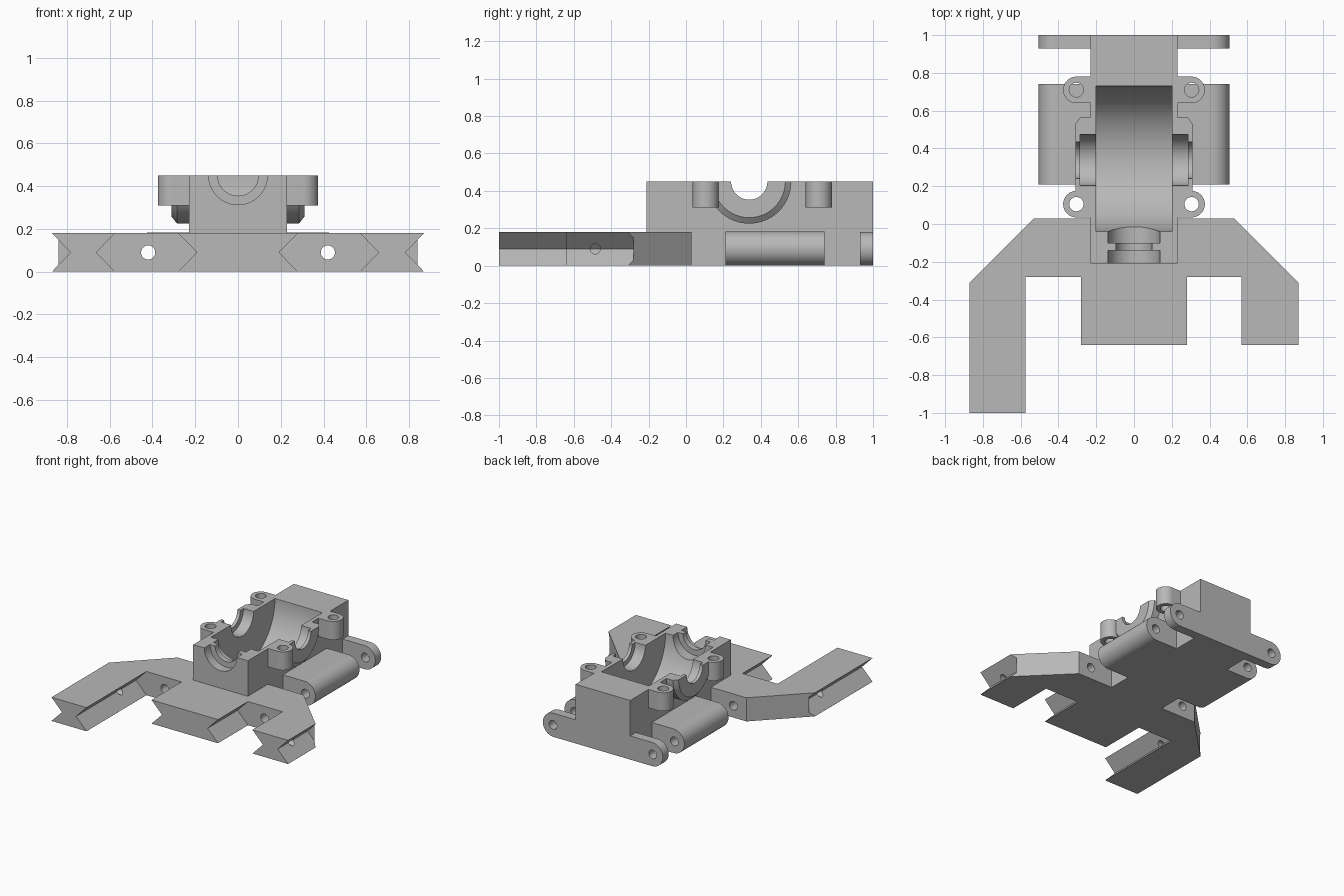
import bpy, bmesh, math

cube = bpy.data.objects.get("Cube")
if cube:
    bpy.data.objects.remove(cube, do_unlink=True)

grey = bpy.data.materials.new("plain_grey")
grey.use_nodes = True
GREY = (0.48, 0.48, 0.48, 1)
grey.diffuse_color = GREY
grey.node_tree.nodes["Principled BSDF"].inputs["Base Color"].default_value = GREY

AXES = {"x": lambda a, b, t: (t, a, b),
        "y": lambda a, b, t: (a, t, b),
        "z": lambda a, b, t: (a, b, t)}


def loft(name, axis, sections):
    """Solid through matching outlines given as (position, points)."""
    bm = bmesh.new()
    rings = [[bm.verts.new(AXES[axis](a, b, t)) for a, b in pts] for t, pts in sections]
    n = len(rings[0])
    for lower, upper in zip(rings, rings[1:]):
        for i in range(n):
            j = (i + 1) % n
            bm.faces.new((lower[i], lower[j], upper[j], upper[i]))
    bm.faces.new(rings[0])
    bm.faces.new(rings[-1])
    bmesh.ops.recalc_face_normals(bm, faces=bm.faces)
    mesh = bpy.data.meshes.new(name)
    bm.to_mesh(mesh)
    bm.free()
    mesh.materials.append(grey)
    obj = bpy.data.objects.new(name, mesh)
    bpy.context.collection.objects.link(obj)
    return obj


def prism(name, axis, pts, lo, hi):
    return loft(name, axis, [(lo, pts), (hi, pts)])


def arc(a, b, r, start=0, sweep=360, n=64):
    count = n if sweep == 360 else n + 1
    angles = [math.radians(start + sweep * i / n) for i in range(count)]
    return [(a + r * math.cos(t), b + r * math.sin(t)) for t in angles]


def rect(a0, a1, b0, b1):
    return [(a0, b0), (a1, b0), (a1, b1), (a0, b1)]


cutters = []


def cutter(*args):
    obj = prism("cutter", *args)
    obj.hide_render = True
    cutters.append(obj)
    return obj


def finish(obj, cuts=()):
    """Apply the cuts, then smooth only the curved walls."""
    bpy.ops.object.select_all(action="DESELECT")
    bpy.context.view_layer.objects.active = obj
    obj.select_set(True)
    for c in cuts:
        mod = obj.modifiers.new("cut", "BOOLEAN")
        mod.operation, mod.solver, mod.object = "DIFFERENCE", "EXACT", c
        bpy.ops.object.modifier_apply(modifier=mod.name)
    bpy.ops.object.shade_smooth_by_angle(angle=math.radians(25))


TOP, BASE = 0.45, 0.18
AXLE_Y = 0.338
SIDES = {"left": 1, "right": -1}

# Cutters for the gear cavity, axle bearings and input shaft bearings
cavity = cutter("x", arc(0.345, TOP, 0.385, n=96), -0.2, 0.2)
axle_pocket = cutter("x", arc(AXLE_Y, TOP, 0.135), -0.285, 0.285)
axle_bore = cutter("x", arc(AXLE_Y, TOP, 0.097), -0.5, 0.5)
shaft_cuts = [cutter("y", arc(0, TOP, r), lo, hi)
              for r, lo, hi in ((0.137, -0.3, -0.14), (0.095, -0.2, 0), (0.137, -0.1, 0.02))]
above = cutter("z", rect(-1, 1, -1, 1), TOP, 1)
pin_holes = {s: cutter("y", arc(0.42 * s, 0.09, 0.033, n=32), -0.5, 1.1)
             for s in SIDES.values()}

# Main housing
housing = prism("gear_housing", "y", rect(-0.23, 0.23, 0, TOP), -0.21, 1.0)
finish(housing, [cavity, axle_pocket, axle_bore] + shaft_cuts)

for side, s in SIDES.items():
    # Screw lugs with vertical holes
    screw_holes = []
    for end, y in (("front", 0.105), ("rear", 0.71)):
        hole = cutter("z", arc(0.305 * s, y, 0.038, n=32), 0.2, 0.6)
        screw_holes.append(hole)
        outline = [(0.225 * s, y - 0.07)]
        outline += [(s * a, b) for a, b in arc(0.305, y, 0.07, -90, 180, 32)]
        outline += [(0.225 * s, y + 0.07)]
        lug = prism(f"{end}_{side}_screw_lug", "z", outline, 0.31, TOP)
        cuts = [hole]
        if end == "front":
            cuts += [axle_pocket, axle_bore]
        finish(lug, cuts)

    # Chamfered axle bearing seat
    wide, narrow = arc(AXLE_Y, TOP, 0.225), arc(AXLE_Y, TOP, 0.193)
    seat = loft(f"{side}_axle_seat", "x",
                [(0.225 * s, wide), (0.285 * s, wide), (0.31 * s, narrow)])
    finish(seat, [above, axle_pocket, axle_bore, screw_holes[0]])

    # Round-edged hinge arm
    outline = [(0.225 * s, 0)]
    outline += [(s * a, b) for a, b in arc(0.413, 0.0915, 0.0915, -90, 180, 32)]
    outline += [(0.225 * s, 0.183)]
    arm = prism(f"{side}_hinge_arm", "y", outline, 0.21, 0.74)
    finish(arm, [pin_holes[s]])

# Rear hinge flange
outline = arc(0.415, 0.09, 0.09, -90, 180, 32) + arc(-0.415, 0.09, 0.09, 90, 180, 32)
flange = prism("rear_hinge_flange", "y", outline, 0.93, 1.0)
finish(flange, pin_holes.values())

# Front frame with three prongs, the right one longer
outline = [(0.53, 0.03), (0.87, -0.31), (0.87, -0.64), (0.57, -0.64),
           (0.57, -0.28), (0.28, -0.28), (0.28, -0.64),
           (-0.28, -0.64), (-0.28, -0.28), (-0.575, -0.28),
           (-0.575, -1.0), (-0.87, -1.0), (-0.87, -0.31), (-0.53, 0.03)]
frame = prism("front_frame", "z", outline, 0, BASE)
frame_cuts = list(pin_holes.values())
for s in SIDES.values():
    # V-grooves along the prong sides
    inner = 0.57 if s > 0 else 0.575
    for edge, d in ((0.87, -1), (inner, 1), (0.28, -1)):
        base = s * (edge - 0.02 * d)
        groove = [(s * (edge + 0.088 * d), 0.09), (base, 0.2), (base, -0.02)]
        frame_cuts.append(cutter("y", groove, -1.1, -0.28))
    # Cross holes through the outer prongs
    lo, hi = sorted((0.5 * s, 1.0 * s))
    frame_cuts.append(cutter("x", arc(-0.485, 0.09, 0.027, n=32), lo, hi))
finish(frame, frame_cuts)

for c in cutters:
    bpy.data.objects.remove(c, do_unlink=True)
